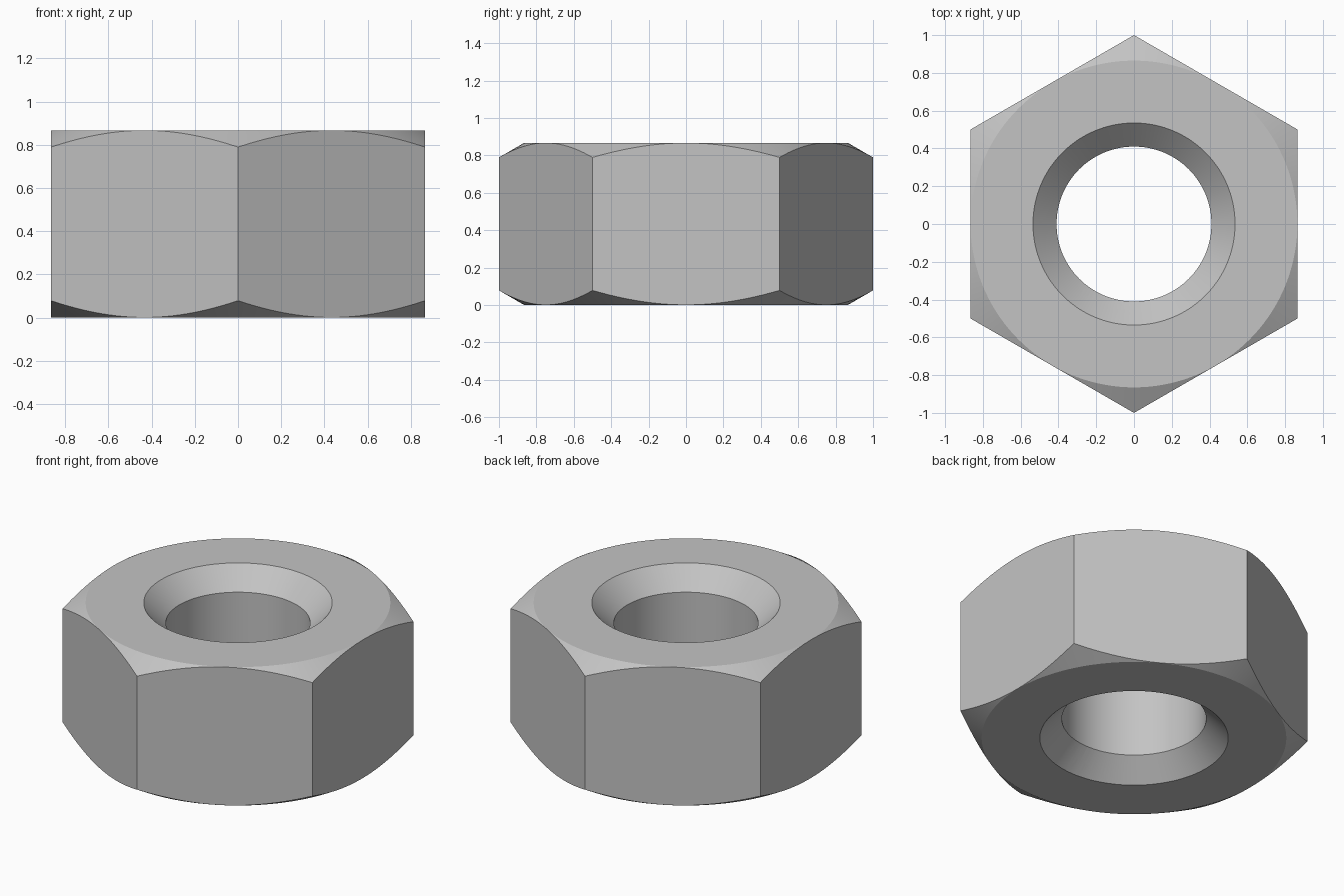
import bpy, bmesh, math

HEIGHT = 0.867
MINOR, MAJOR = 0.428, 0.533
PITCH = 0.1665
STEPS = 144
TAN30 = math.tan(math.radians(30))

if "Cube" in bpy.data.objects:
    bpy.data.objects.remove(bpy.data.objects["Cube"])

steel = bpy.data.materials.new("plain_grey_steel")
steel.use_nodes = True
grey = (0.55, 0.55, 0.55, 1)
steel.diffuse_color = grey
steel.node_tree.nodes["Principled BSDF"].inputs["Base Color"].default_value = grey


def finish(name, bm):
    bmesh.ops.recalc_face_normals(bm, faces=bm.faces[:])
    mesh = bpy.data.meshes.new(name)
    bm.to_mesh(mesh)
    bm.free()
    mesh.materials.append(steel)
    obj = bpy.data.objects.new(name, mesh)
    bpy.context.collection.objects.link(obj)
    return obj


def polar(r, turn, z):
    a = turn * math.tau
    return (r * math.cos(a), r * math.sin(a), z)


def ring_solid(name, profile):
    """Revolve a closed (radius, z) profile around the z axis."""
    bm = bmesh.new()
    cols = [[bm.verts.new(polar(r, i / STEPS, z)) for r, z in profile]
            for i in range(STEPS)]
    n = len(profile)
    for i in range(STEPS):
        a, b = cols[i], cols[(i + 1) % STEPS]
        for k in range(n):
            m = (k + 1) % n
            bm.faces.new((a[k], b[k], b[m], a[m]))
    return finish(name, bm)


def hex_prism(name):
    """Hexagon with corners at front and back, taller than the nut."""
    bm = bmesh.new()
    low = [bm.verts.new(polar(1, (i + 0.5) / 6, -0.1)) for i in range(6)]
    base = bm.faces.new(low)
    top = bmesh.ops.extrude_face_region(bm, geom=[base])["geom"]
    verts = [v for v in top if isinstance(v, bmesh.types.BMVert)]
    bmesh.ops.translate(bm, verts=verts, vec=(0, 0, HEIGHT + 0.2))
    return finish(name, bm)


def thread_rod(name):
    """Right-handed threaded rod used to tap the hole."""
    flank = (MAJOR - MINOR) * TAN30
    root = PITCH / 8
    # One pitch of the thread, starting at the lower end of an upper flank
    tooth = [(MINOR, -2 * flank - root), (MAJOR, -flank - root),
             (MAJOR, -flank), (MINOR, 0)]
    bm = bmesh.new()
    start = 0.795 - 8 * PITCH
    rows = [(r, start + z + k * PITCH) for k in range(12) for r, z in tooth]
    cols = []
    for i in range(STEPS):
        t = i / STEPS
        # The first column is one pitch longer, so that the helix joins up
        extra = [(r, z + 12 * PITCH) for r, z in
                 [(a, start + b) for a, b in tooth]] if i == 0 else []
        cols.append([bm.verts.new(polar(r, t, z + t * PITCH)) for r, z in rows + extra])
    for i in range(STEPS):
        a = cols[i]
        b = cols[i + 1] if i + 1 < STEPS else cols[0][4:]
        for k in range(len(rows) - 1):
            bm.faces.new((a[k], b[k], b[k + 1], a[k + 1]))
    # Close both ends with a fan around the axis
    loose = [v for v in bm.verts if not v.link_faces]
    bmesh.ops.delete(bm, geom=loose, context="VERTS")
    rim = [e for e in bm.edges if e.is_boundary]
    for end in (-1, 1):
        edges = [e for e in rim if (e.verts[0].co.z - HEIGHT / 2) * end > 0]
        z = (max if end > 0 else min)(v.co.z * 1 for e in edges for v in e.verts)
        tip = bm.verts.new((0, 0, z + end * 0.3))
        for e in edges:
            bm.faces.new((e.verts[0], e.verts[1], tip))
    return finish(name, bm)


# Turned blank: 30 degree outer chamfers and 45 degree hole chamfers
bore, mouth, face, rim = 0.41, 0.535, 0.865, 1.1
drop = (rim - face) * TAN30
cut = mouth - bore
blank = ring_solid("turned_blank", [
    (bore, cut), (mouth, 0), (face, 0), (rim, drop),
    (rim, HEIGHT - drop), (face, HEIGHT), (mouth, HEIGHT), (bore, HEIGHT - cut)])
rod = thread_rod("thread_cutter")
nut = hex_prism("hex_nut")

for tool, operation in ((blank, "INTERSECT"), (rod, "DIFFERENCE")):
    mod = nut.modifiers.new(operation.title(), "BOOLEAN")
    mod.object, mod.operation, mod.solver = tool, operation, "EXACT"

# Bake the cuts and discard the helpers
graph = bpy.context.evaluated_depsgraph_get()
baked = bpy.data.meshes.new_from_object(nut.evaluated_get(graph))
nut.modifiers.clear()
nut.data = baked
baked.materials.clear()
baked.materials.append(steel)
for helper in (blank, rod):
    bpy.data.objects.remove(helper)

# Smooth round surfaces, crisp machined edges
bpy.ops.object.select_all(action="DESELECT")
nut.select_set(True)
bpy.context.view_layer.objects.active = nut
bpy.ops.object.shade_smooth_by_angle(angle=math.radians(20))
